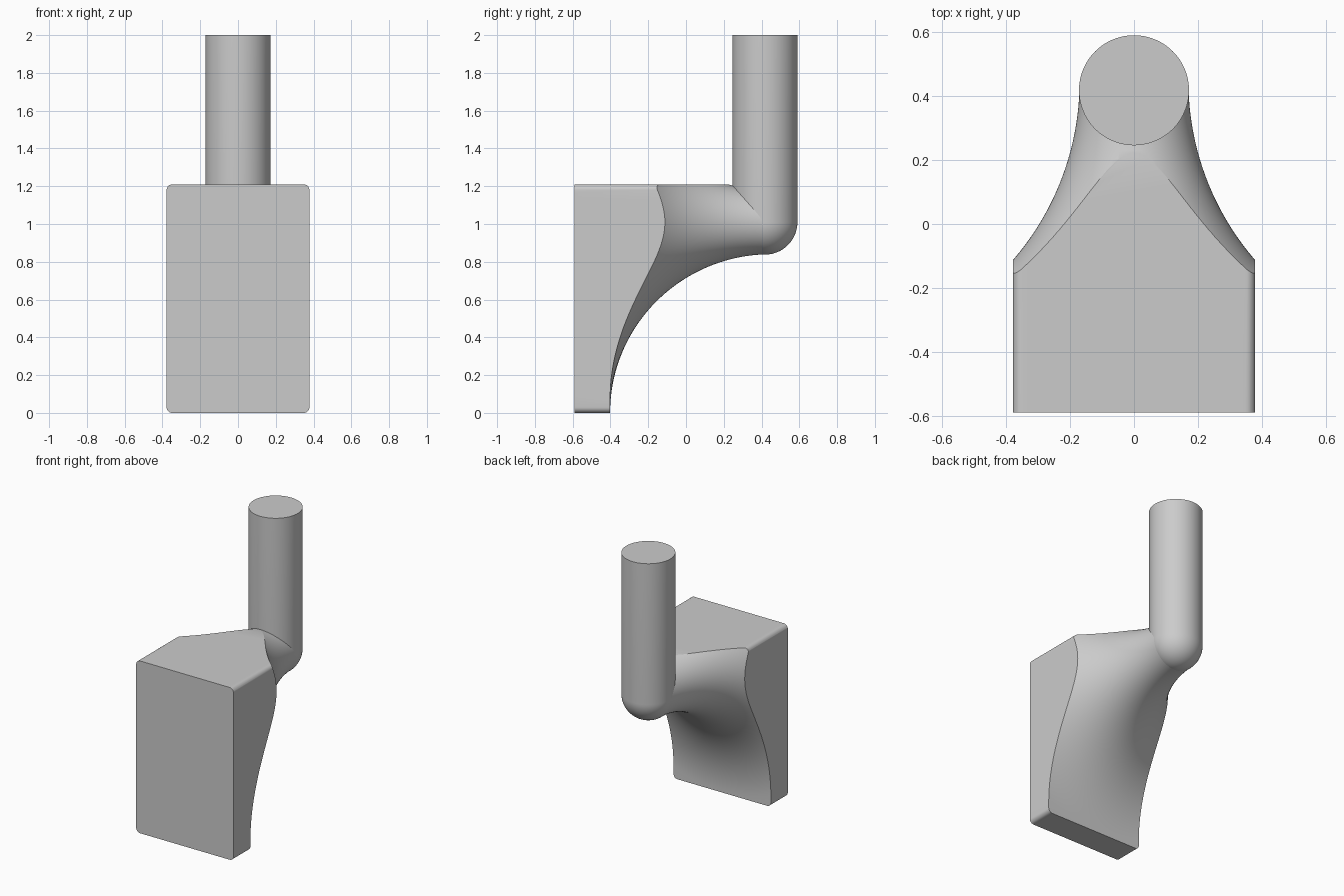
import bpy, bmesh, math
from mathutils import Matrix, Vector

if "Cube" in bpy.data.objects:
    bpy.data.objects.remove(bpy.data.objects["Cube"], do_unlink=True)

grey = bpy.data.materials.new("plain grey")
grey.use_nodes = True
grey.diffuse_color = (0.6, 0.6, 0.6, 1)
grey.node_tree.nodes["Principled BSDF"].inputs["Base Color"].default_value = grey.diffuse_color

HALF_W, TOP, FRONT, BACK = 0.378, 1.21, -0.59, -0.402
AXIS_Z, STEM_Y, STEM_R = 1.01, 0.418, 0.172


def add_object(name, bm):
    bmesh.ops.recalc_face_normals(bm, faces=bm.faces)
    mesh = bpy.data.meshes.new(name)
    bm.to_mesh(mesh)
    bm.free()
    mesh.materials.append(grey)
    obj = bpy.data.objects.new(name, mesh)
    bpy.context.collection.objects.link(obj)
    return obj


def revolve(name, profile, matrix, sides=96):
    """Turn (radius, height) points around local z; ends lie on the axis."""
    bm = bmesh.new()
    verts = [bm.verts.new((r, 0, h)) for r, h in profile]
    edges = [bm.edges.new(pair) for pair in zip(verts, verts[1:])]
    bmesh.ops.spin(bm, geom=verts + edges, cent=(0, 0, 0), axis=(0, 0, 1),
                   angle=math.tau, steps=sides, use_duplicate=False)
    bmesh.ops.remove_doubles(bm, verts=bm.verts, dist=1e-5)
    bm.transform(matrix)
    return add_object(name, bm)


def activate(obj):
    bpy.ops.object.select_all(action='DESELECT')
    obj.select_set(True)
    bpy.context.view_layer.objects.active = obj


# Flared body, turned around the front-to-back axis
flare_len = 0.85
centre_y = BACK + flare_len
depth = AXIS_Z - STEM_R + 0.002
profile = [(0, FRONT), (1.4, FRONT), (1.4, BACK)]
start = math.acos((centre_y - STEM_Y) / flare_len)
for i in range(49):
    a = start * i / 48
    profile.append((AXIS_Z - depth * math.sin(a), centre_y - flare_len * math.cos(a)))
profile.append((0, STEM_Y))
to_y = Matrix.Translation((0, 0, AXIS_Z)) @ Matrix.Rotation(-math.pi / 2, 4, 'X')
body = revolve("flared_body", profile, to_y, 128)

# Rounded rectangular block that trims the flare
bm = bmesh.new()
corner = 0.03
ring = []
for k, (sx, sz) in enumerate([(1, 1), (-1, 1), (-1, -1), (1, -1)]):
    cx = sx * (HALF_W - corner)
    cz = TOP / 2 + sz * (TOP / 2 - corner)
    for i in range(7):
        a = math.pi / 2 * (k + i / 6)
        ring.append(bm.verts.new((cx + corner * math.cos(a), FRONT - 0.1, cz + corner * math.sin(a))))
face = bm.faces.new(ring)
out = bmesh.ops.extrude_face_region(bm, geom=[face])
bmesh.ops.translate(bm, vec=Vector((0, 1.3, 0)),
                    verts=[g for g in out["geom"] if isinstance(g, bmesh.types.BMVert)])
block = add_object("trim_block", bm)
block.hide_render = True

trim = body.modifiers.new("trim", 'BOOLEAN')
trim.operation = 'INTERSECT'
trim.solver = 'EXACT'
trim.object = block
activate(body)
bpy.ops.object.modifier_apply(modifier="trim")
bpy.data.objects.remove(block, do_unlink=True)

# Upright round stem with a domed lower end
dome = [(STEM_R * math.sin(a), -STEM_R * math.cos(a))
        for a in (math.pi / 2 * i / 20 for i in range(21))]
height = 2 - AXIS_Z
stem = revolve("stem", dome + [(STEM_R, height), (0, height)],
               Matrix.Translation((0, STEM_Y, AXIS_Z)))

for obj in (body, stem):
    activate(obj)
    bpy.ops.object.shade_smooth_by_angle(angle=math.radians(25))
